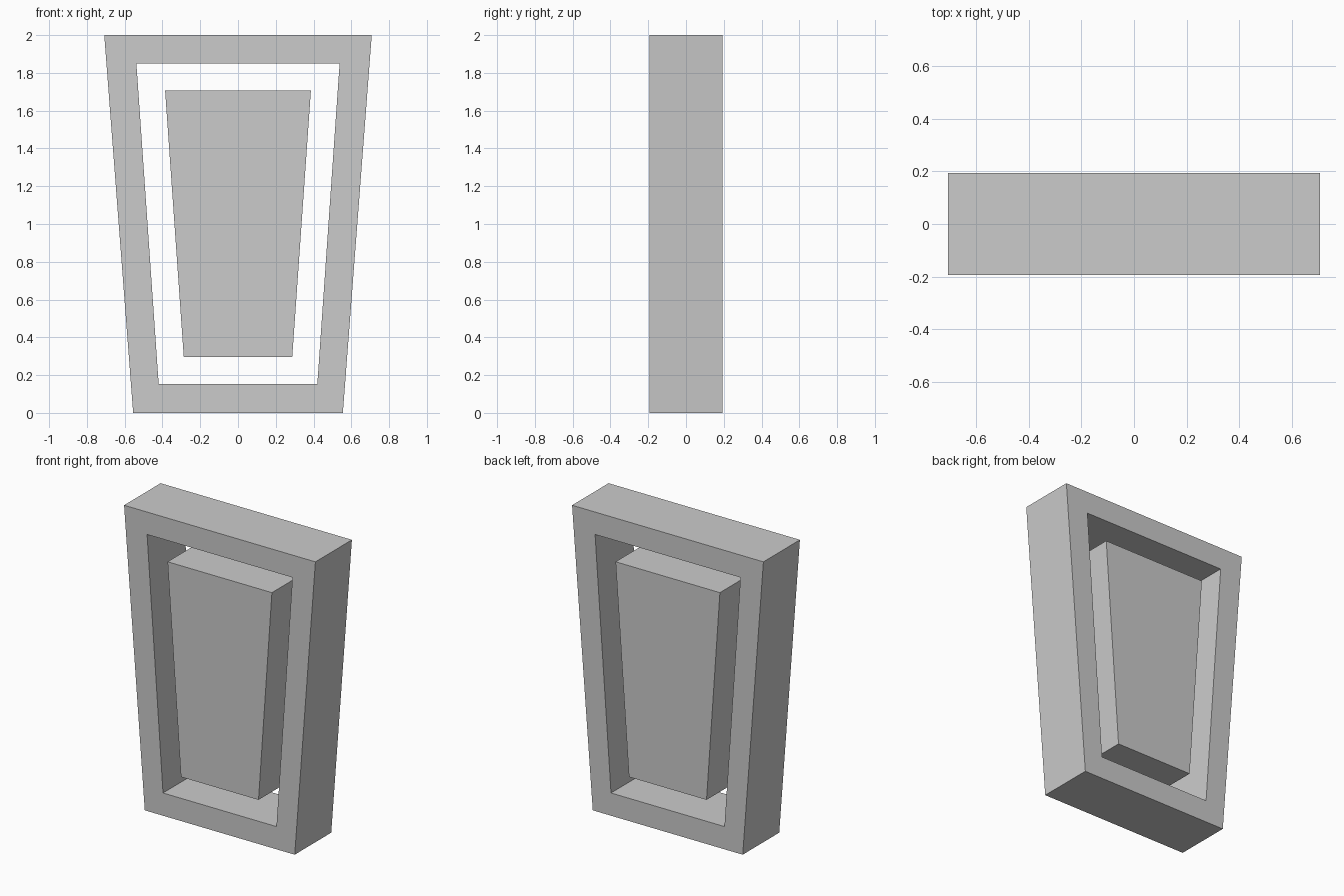
import bpy
import bmesh

cube = bpy.data.objects.get("Cube")
if cube:
    bpy.data.objects.remove(cube, do_unlink=True)

HALF_DEPTH = 0.193

grey = bpy.data.materials.new("light_grey")
grey.use_nodes = True
colour = (0.6, 0.6, 0.6, 1.0)
grey.diffuse_color = colour
grey.node_tree.nodes["Principled BSDF"].inputs["Base Color"].default_value = colour


def outline(bm, bottom_half, top_half, z_low, z_high):
    """Tapered four-sided loop on the front plane."""
    corners = [(-bottom_half, z_low), (bottom_half, z_low),
               (top_half, z_high), (-top_half, z_high)]
    return [bm.verts.new((x, -HALF_DEPTH, z)) for x, z in corners]


def extrude_to_object(bm, name):
    """Give the front faces depth and make an object of them."""
    result = bmesh.ops.extrude_face_region(bm, geom=bm.faces[:], use_keep_orig=True)
    moved = [g for g in result["geom"] if isinstance(g, bmesh.types.BMVert)]
    bmesh.ops.translate(bm, verts=moved, vec=(0, 2 * HALF_DEPTH, 0))
    bmesh.ops.recalc_face_normals(bm, faces=bm.faces[:])
    mesh = bpy.data.meshes.new(name)
    bm.to_mesh(mesh)
    bm.free()
    mesh.materials.append(grey)
    obj = bpy.data.objects.new(name, mesh)
    bpy.context.collection.objects.link(obj)
    return obj


# Outer frame: a tapered ring with mitred corners
bm = bmesh.new()
outer = outline(bm, 0.555, 0.708, 0.0, 2.0)
inner = outline(bm, 0.42, 0.538, 0.152, 1.85)
for i in range(4):
    j = (i + 1) % 4
    bm.faces.new((outer[i], outer[j], inner[j], inner[i]))
extrude_to_object(bm, "outer_frame")

# Centre panel: a solid tapered block floating inside the frame
bm = bmesh.new()
bm.faces.new(outline(bm, 0.287, 0.386, 0.295, 1.708))
extrude_to_object(bm, "centre_panel")
